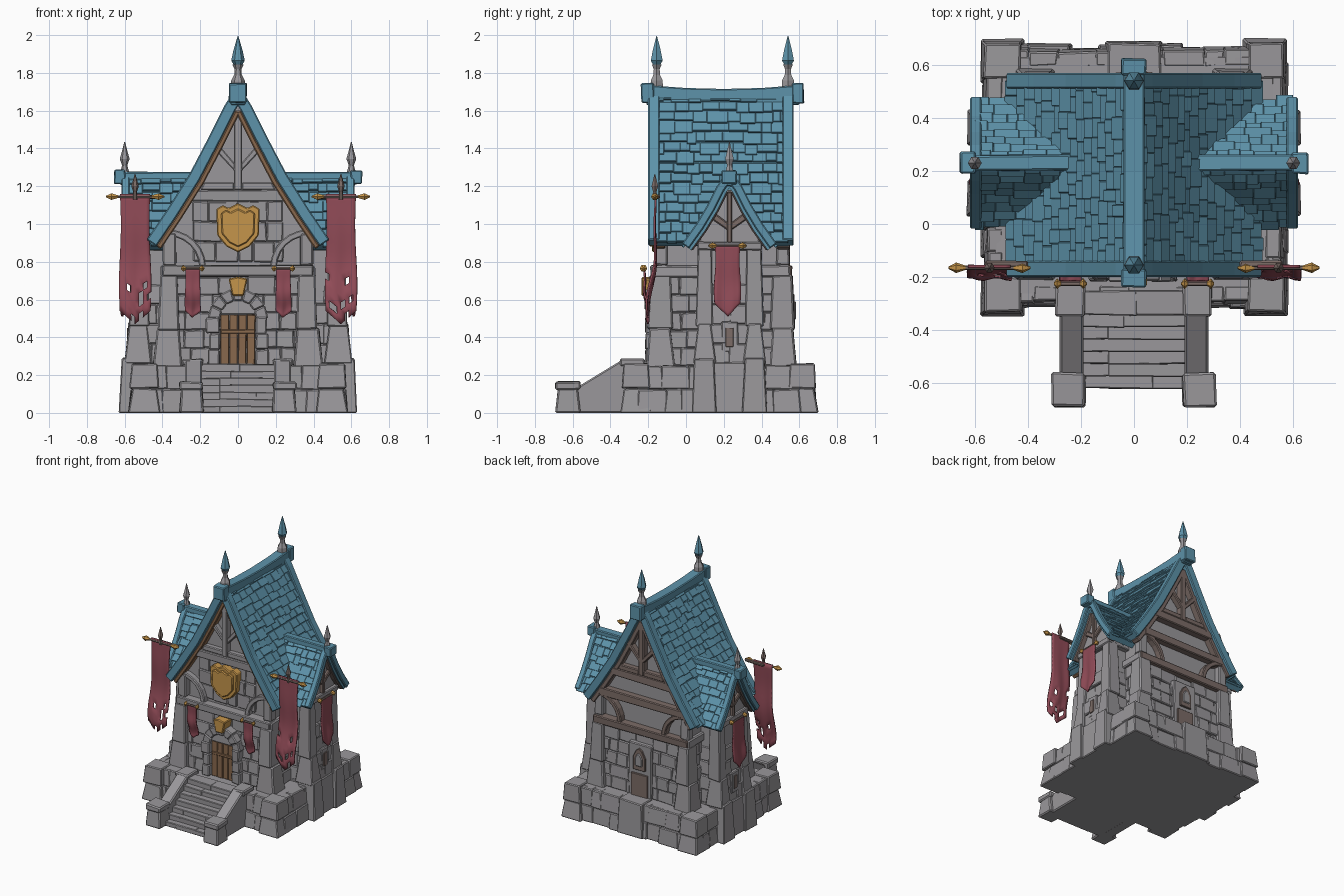
import bpy, bmesh, math, random
from mathutils import Vector

random.seed(4)
if "Cube" in bpy.data.objects:
    bpy.data.objects.remove(bpy.data.objects["Cube"])


def material(name, *rgb):
    m = bpy.data.materials.new(name)
    m.use_nodes = True
    m.diffuse_color = (*rgb, 1)
    m.node_tree.nodes["Principled BSDF"].inputs["Base Color"].default_value = (*rgb, 1)
    return m


stone = material("grey stone", .32, .31, .325)
tile = material("blue roof tile", .11, .29, .40)
cloth = material("red cloth", .28, .07, .095)
gold = material("gold", .56, .30, .07)
wood = material("door wood", .25, .14, .075)
timber = material("weathered timber", .2, .15, .135)
parts = {}


def part(name, mat, bevel=.006, solid=0):
    return parts.setdefault(name, (bmesh.new(), mat, bevel, solid))[0]


def block(bm, x, y, z, flare=0, jit=.004):
    """Rough stone block; flare widens its foot."""
    vs = []
    for k in (0, 1):
        for i, j in ((0, 0), (1, 0), (1, 1), (0, 1)):
            f = flare * (1 - k)
            p = (x[i] + math.copysign(f, x[i] - x[1 - i]), y[j] + math.copysign(f, y[j] - y[1 - j]), z[k])
            vs.append(bm.verts.new([c + random.uniform(-jit, jit) for c in p[:2]]
                                   + [max(0, p[2] + random.uniform(-jit, jit)) if p[2] else 0]))
    bm.faces.new(vs[:4])
    bm.faces.new(vs[4:])
    for i in range(4):
        j = (i + 1) % 4
        bm.faces.new((vs[i], vs[j], vs[j + 4], vs[i + 4]))


def front(a, d, b):
    return (a, d, b)


def side(s, centre=0, t=1):
    return lambda a, d, b: (s * d, centre + t * a, b)


def prism(bm, pts, d0, d1, place=front):
    ends = [[bm.verts.new(place(a, d, b)) for a, b in pts] for d in (d0, d1)]
    for e in ends:
        bm.faces.new(e)
    for i in range(len(pts)):
        j = (i + 1) % len(pts)
        bm.faces.new((ends[0][i], ends[0][j], ends[1][j], ends[1][i]))


def lathe(bm, prof, place, n=6):
    rings = [[bm.verts.new(place(r * math.cos(k * math.tau / n), r * math.sin(k * math.tau / n), h))
              for k in range(n)] for r, h in prof]
    for lo, hi in zip(rings, rings[1:]):
        for k in range(n):
            j = (k + 1) % n
            bm.faces.new((lo[k], lo[j], hi[j], hi[k]))
    bm.faces.new(rings[0])
    bm.faces.new(rings[-1])


def wall(bm, along, face, out, a, z, rows, lean=0):
    """Courses of uneven stones on one wall."""
    h = (z[1] - z[0]) / rows
    for r in range(rows):
        pos, f = a[0], face + out * lean * (1 - (r + .5) / rows)
        while pos < a[1] - .001:
            end = pos + random.uniform(.07, .16)
            end = a[1] if a[1] - end < .05 else end
            depth = (f - out * .05, f + out * random.uniform(.002, .018))
            span, height = (pos, end), (z[0] + r * h, z[0] + (r + 1) * h)
            block(bm, *((span, depth) if along == "x" else (depth, span)), height, lean / rows)
            pos = end


def offset(prof, d):
    res = []
    for i, p in enumerate(prof):
        q = Vector(prof[min(i + 1, len(prof) - 1)]) - Vector(prof[max(i - 1, 0)])
        q.normalize()
        res.append((p[0] - q.y * d, p[1] + q.x * d))
    return res


def band(prof, a, b):
    return offset(prof, a) + offset(prof, b)[::-1]


def resample(prof, n):
    ps = [Vector(p) for p in prof]
    lens = [(q - p).length for p, q in zip(ps, ps[1:])]
    res = []
    for k in range(n + 1):
        t, i = sum(lens) * k / n, 0
        while i < len(lens) - 1 and t > lens[i]:
            t -= lens[i]
            i += 1
        res.append(ps[i].lerp(ps[i + 1], min(1, t / lens[i])))
    return res


def roof(name, prof, place, v0, v1, rows):
    """Curved slab with overlapping rows of tiles."""
    prism(part(name + "_slab", tile, 0), band(prof, 0, -.04), v0, v1, place)
    bm, ps = part(name + "_tiles", tile, .003), resample(prof, rows)
    for p, q in zip(ps, ps[1:]):
        d = (q - p).normalized()
        n, v = Vector((-d.y, d.x)), v0
        while v < v1 - .001:
            e = v + random.uniform(.04, .11)
            e = v1 if v1 - e < .03 else e
            low = q + d * random.uniform(-.008, .016)
            thick = random.uniform(.012, .022)
            prism(bm, [p, low, low + n * thick, p + n * .004], v, e, place)
            v = e


def banner(name, place, w, top, tip, tail, sway, holes=0):
    bm, nx, nz = part(name, cloth, 0, .01), 8, 18
    grid = []
    for k in range(nz + 1):
        t, row = k / nz, []
        for i in range(nx + 1):
            u = i / nx * 2 - 1
            z = top + (tip + tail * abs(u) - top) * t
            d = sway * t * (math.sin(t * 9) * .5 + t) + .006 * math.sin(u * 5) * t
            row.append(bm.verts.new(place(u * w / 2 * (1 - .06 * math.sin(t * 6)), d, z)))
        grid.append(row)
    faces = [bm.faces.new((grid[k][i], grid[k][i + 1], grid[k + 1][i + 1], grid[k + 1][i]))
             for k in range(nz) for i in range(nx)]
    torn = random.sample(faces[len(faces) * 2 // 3:], holes)
    bmesh.ops.delete(bm, geom=torn, context="FACES")


# Foundation with corner blocks
base = part("foundation", stone)
block(base, (-.53, .53), (-.28, .63), (0, .25), .02)
for y, out in ((-.28, -1), (.64, 1)):
    wall(base, "x", y, out, (-.5, .5), (0, .25), 2, .02)
for s in (1, -1):
    wall(base, "y", s * .54, s, (-.25, .6), (0, .25), 2, .02)
    for y in ((-.33, -.2), (.55, .68)):
        block(base, (s * .43, s * .56), y, (0, .13), .02)
        block(base, (s * .43, s * .565), y, (.13, .26), .01)
block(base, (-.1, .1), (.55, .68), (0, .26), .01)

# Stairs and their side walls
steps = part("stairs", stone, .004)
for i in range(7):
    y = -.62 + i * .046
    for x in ((-.2, random.uniform(-.1, .1)), (.2, -.1)):
        block(steps, x, (y, -.25), (0, .037 * (i + 1)), 0, .003)
rail = part("stair_walls", stone, .008)
slope = [(-.6, 0), (-.2, 0), (-.2, .28), (-.34, .28), (-.57, .14), (-.6, .14)]
for s in (1, -1):
    prism(rail, slope, .19, .28, side(s))
    block(rail, (s * .185, s * .295), (-.35, -.22), (.25, .285))
    block(rail, (s * .19, s * .3), (-.68, -.57), (0, .13), .01)
    block(rail, (s * .185, s * .31), (-.69, -.56), (.12, .165))

# Main walls and gables
main = [(0, 1.7), (.05, 1.62), (.125, 1.47), (.24, 1.25), (.36, 1.06), (.465, .905)]
body = part("house_walls", stone)
block(body, (-.37, .37), (-.13, .51), (.2, .74), .02)
half = [(.38, .7), (.38, .95)] + offset(main, -.03)[4:0:-1] + [(0, 1.64)]
prism(body, half + [(-a, b) for a, b in half[-2::-1]], -.12, .5)
wall(body, "x", -.14, -1, (-.36, .36), (.25, .72), 5, .02)
wall(body, "x", .52, 1, (-.36, .36), (.25, .72), 5, .02)
wall(body, "x", -.12, -1, (-.24, .24), (.8, 1.12), 3)
pillars = part("corner_pillars", stone, .008)
for s in (1, -1):
    wall(body, "y", s * .375, s, (-.12, .5), (.25, .72), 5, .02)
    for y in ((-.19, -.08), (.46, .565)):
        block(pillars, (s * .32, s * .41), y, (.44, .73), .012)
        block(pillars, (s * .315, s * .43), y, (.24, .45), .02)
        block(pillars, (s * .33, s * .4), (y[0] + .02, y[1] - .02), (.78, .95))
    block(pillars, (s * .35, s * .41), (-.17, .55), (.72, .78))

# Beams, curved braces and gable framing on both ends
for name, mat, y0, y1 in (("front", stone, -.17, -.11), ("back", timber, .49, .55)):
    bm = part(name + "_framing", mat)
    block(bm, (-.4, .4), (y0 - .02, y1 + .01), (.72, .78))
    block(bm, (-.26, .26), (y0, y1), (1.12, 1.18))
    prism(bm, [(-.022, 1.18), (.022, 1.18), (.022, 1.6), (-.022, 1.6)], y0, y1)
    if name == "back":
        block(bm, (-.36, .36), (y0, y1), (.94, 1.0))
    for s in (1, -1):
        arc = [(s * (.37 - r * math.cos(t * math.pi / 12)), .77 + r * math.sin(t * math.pi / 12))
               for r, order in ((.2, range(7)), (.165, range(6, -1, -1))) for t in order]
        prism(bm, arc, y0 + .005, y1)
        prism(bm, [(0, 1.3), (0, 1.26), (s * .13, 1.4), (s * .11, 1.43)], y0 + .01, y1)
        prism(bm, [(s * .02, 1.22), (s * .02, 1.18), (s * .2, 1.18), (s * .18, 1.22)], y0 + .01, y1)

# Front door with stone arch
arch = part("door_arch", stone, .007)
for s in (1, -1):
    for k in range(3):
        block(arch, (s * .095, s * random.uniform(.15, .17)), (-.215, -.13), (.25 + k * .085, .335 + k * .085))
for k in range(7):
    ring = [(r * math.cos(t * math.pi / 7), .5 + r * math.sin(t * math.pi / 7))
            for r, t in ((.095, k), (.16, k), (.16, k + 1), (.095, k + 1))]
    prism(arch, ring, -random.uniform(.205, .22), -.13)
block(arch, (-.1, .1), (-.19, -.13), (.52, .6))
door = part("front_door", wood, .003)
for k in range(4):
    block(door, (-.092 + k * .046, -.048 + k * .046), (-.186, -.13), (.25, .52), 0, .002)
block(door, (-.09, .09), (-.194, -.15), (.42, .44), 0, .001)
prism(part("gold_keystone", gold), [(-.03, .62), (.03, .62), (.05, .71), (0, .72), (-.05, .71)], -.235, -.13)

# Gold shield
shield = [(0, .85), (.06, .88), (.11, .94), (.115, 1.08), (.08, 1.1), (.05, 1.085), (0, 1.11)]
for size, y in ((1, -.18), (.78, -.195)):
    pts = [(a * size, .98 + (b - .98) * size) for a, b in shield]
    prism(part("gold_shield", gold), pts + [(-a, b) for a, b in pts[-2:0:-1]], y, -.12)

# Back door with frame
frame = part("back_door_frame", stone)
block(frame, (-.1, .1), (.5, .56), (.25, .66))
back = part("back_door", timber, .003)
block(back, (-.07, .07), (.5, .572), (.25, .43), 0, .001)
pane = [(-.05, .46), (.05, .46), (.05, .56), (.025, .61), (0, .63), (-.025, .61), (-.05, .56)]
prism(back, pane, .5, .575)
prism(frame, [(a * .6, .54 + (b - .54) * .6) for a, b in pane], .5, .582)

# Main roof with bargeboards, rafters and ridge
for s in (1, -1):
    flip = lambda a, d, b, s=s: (s * a, d, b)
    roof("main_roof", main, flip, -.16, .54, 15)
    for y0, y1 in ((-.2, -.14), (.51, .57)):
        prism(part("main_bargeboards", tile), band(main, .022, -.04), y0, y1, flip)
    prism(part("front_rafters", wood), band(main[1:], -.04, -.068), -.175, -.11, flip)
    prism(part("back_rafters", timber), band(main[1:], -.04, -.075), .48, .55, flip)
ridge = part("main_ridge", tile)
prism(ridge, [(-.21, 1.63), (.6, 1.63), (.6, 1.735), (.4, 1.72), (.2, 1.715), (0, 1.72), (-.21, 1.735)],
      -.04, .04, side(1))
for y in ((-.24, -.17), (.56, .625)):
    block(ridge, (-.047, .047), y, (1.64, 1.745))
for y in (-.155, .54):
    at = lambda a, d, b, y=y: (a, y + d, b)
    lathe(part("finial_bases", stone, 0), [(.038, 1.72), (.036, 1.76), (.02, 1.79), (.018, 1.82), (.03, 1.845)], at)
    lathe(part("finial_spikes", tile, 0), [(.02, 1.84), (.036, 1.865), (.024, 1.92), (.002, 1.995)], at)

# Side bays with their own gabled roofs
gable = [(0, 1.26), (.05, 1.19), (.1, 1.09), (.16, .99), (.235, .885)]
for s in (1, -1):
    bay = part("side_bays", stone)
    block(bay, (s * .3, s * .53), (.1, .36), (.2, .93), .025)
    block(bay, (s * .4, s * .595), (.06, .4), (0, .27), .015)
    wall(bay, "y", s * .54, s, (.1, .36), (.26, .68), 4, .03)
    wall(bay, "x", .1, -1, (.38, .53) if s > 0 else (-.53, -.38), (.26, .68), 4, .03)
    wall(bay, "x", .36, 1, (.38, .53) if s > 0 else (-.53, -.38), (.26, .68), 4, .03)
    inner = offset(gable, -.02)[3:0:-1]
    prism(bay, [(.17, .86)] + inner + [(-a, b) for a, b in inner[::-1]] + [(-.17, .86)], .3, .55, side(s, .23))
    block(bay, (s * .5, s * .575), (.06, .4), (.86, .905))
    for y in ((.06, .135), (.325, .4)):
        block(bay, (s * .48, s * .565), y, (.46, .88), .01)
        block(bay, (s * .48, s * .58), y, (.26, .47), .022)
        block(bay, (s * .48, s * .615), (y[0] - .015, y[1] + .015), (0, .29), .015)
    block(bay, (s * .5, s * .582), (.185, .275), (.32, .48))
    block(part("bay_windows", timber, .002), (s * .5, s * .588), (.21, .25), (.35, .45), 0, .001)
    for t in (1, -1):
        at = side(s, .23, t)
        roof("bay_roof", gable, at, .2, .6, 8)
        prism(part("bay_bargeboards", tile), band(gable, .02, -.025), .575, .618, at)
        prism(part("bay_rafters", timber), band(gable[1:], -.025, -.048), .54, .59, at)
        prism(part("bay_rafters", timber), [(0, 1.0), (0, .96), (.1, 1.03), (.08, 1.06)], .54, .57, at)
    prism(part("bay_rafters", timber), [(-.014, .9), (.014, .9), (.014, 1.17), (-.014, 1.17)], .54, .575, side(s, .23))
    top = part("bay_ridges", tile)
    block(top, (s * .2, s * .62), (.2, .26), (1.2, 1.275))
    block(top, (s * .595, s * .655), (.19, .27), (1.21, 1.287))
    lathe(part("bay_finials", stone, 0), [(.025, 1.27), (.014, 1.31), (.026, 1.345), (.016, 1.38), (.002, 1.435)],
          lambda a, d, b: (s * .6 + a, .23 + d, b))

    # Hanging banners on rods
    banner("large_banners", lambda u, d, z: (s * .545 + u, -.165 + d, z), .16, 1.16, .47, .07, -.035, 7)
    banner("small_banners", lambda u, d, z: (s * .24 + u, -.225 + d, z), .08, .765, .505, .035, .02)
    banner("side_banners", lambda u, d, z: (s * (.605 + d), .22 + u, z), .135, .89, .51, .07, .01)
    tip = [(.004, -.155), (.02, -.125), (.008, -.09), (.008, .09), (.02, .125), (.004, .155)]
    rods = ((1, lambda a, d, b: (s * .545 + b, -.165 + a, 1.145 + d)),
            (.65, lambda a, d, b: (s * .6 + a, .22 + b, .885 + d)),
            (.4, lambda a, d, b: (s * .24 + b, -.225 + a, .765 + d)))
    for size, at in rods:
        scaled = [(r, h * size) for r, h in tip]
        lathe(part("banner_rods", timber, 0), scaled[2:4], at)
        lathe(part("rod_tips", gold if size else wood, 0), scaled[:3], at)
        lathe(part("rod_tips", gold, 0), scaled[3:], at)
    lathe(part("banner_spikes", timber, 0), [(.012, 1.13), (.01, 1.17), (.02, 1.2), (.002, 1.265)],
          lambda a, d, b: (s * .545 + a, -.165 + d, b))
    block(part("banner_brackets", timber), (s * .4, s * .56), (-.165, -.14), (1.135, 1.155))

# Turn every part into an object
for name, (bm, mat, bevel, solid) in parts.items():
    bmesh.ops.recalc_face_normals(bm, faces=bm.faces)
    mesh = bpy.data.meshes.new(name)
    bm.to_mesh(mesh)
    bm.free()
    mesh.materials.append(mat)
    obj = bpy.data.objects.new(name, mesh)
    bpy.context.collection.objects.link(obj)
    if solid:
        mesh.shade_smooth()
        obj.modifiers.new("thickness", "SOLIDIFY").thickness = solid
    if bevel:
        mod = obj.modifiers.new("worn_edges", "BEVEL")
        mod.width, mod.segments = bevel, 1
